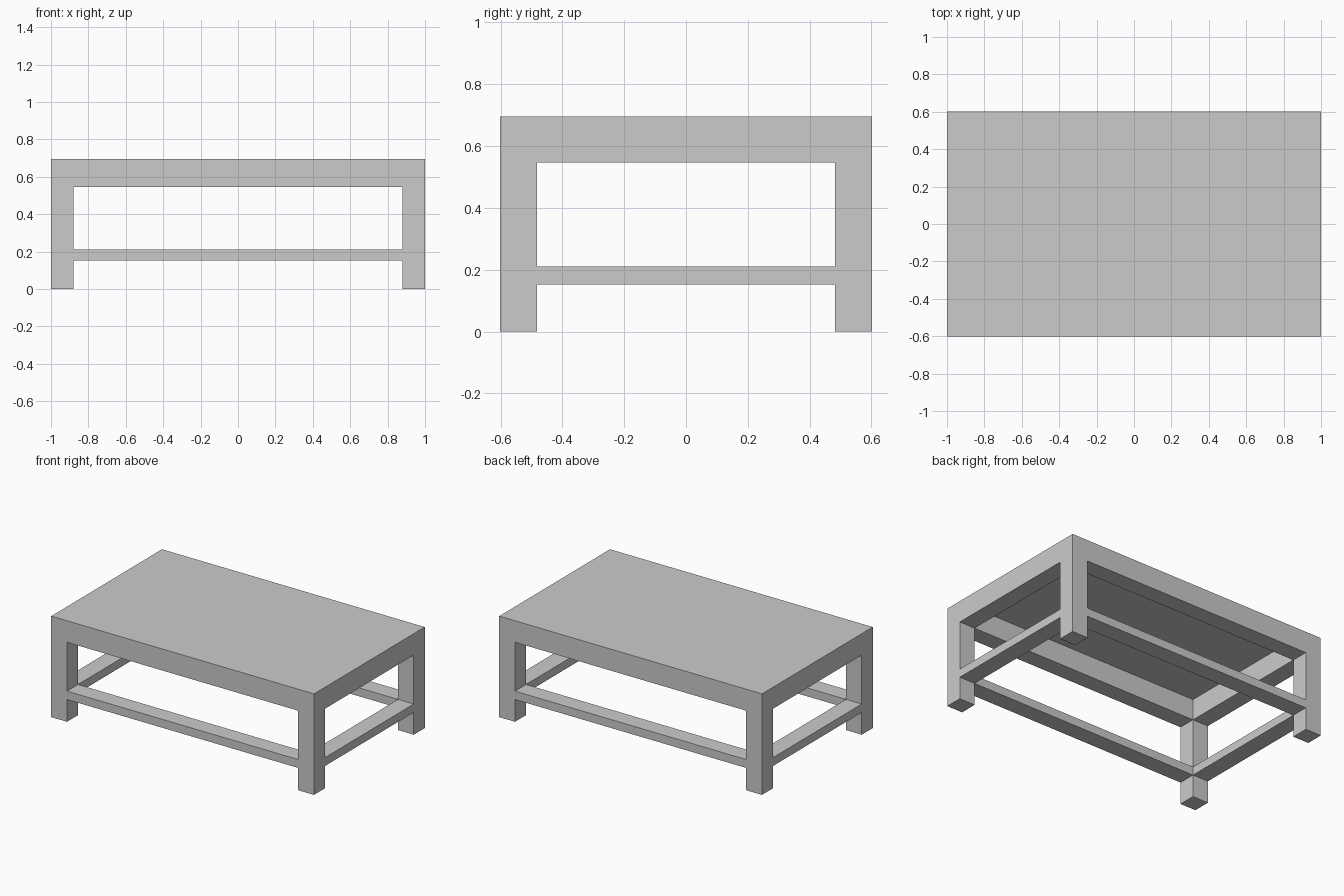
import bpy
import bmesh

if "Cube" in bpy.data.objects:
    bpy.data.objects.remove(bpy.data.objects["Cube"])

# Grid lines of the table: legs sit in the corner cells, rails between them
XS = [-1.0, -0.88, 0.88, 1.0]
YS = [-0.602, -0.482, 0.482, 0.602]
ZS = [0.0, 0.153, 0.211, 0.547, 0.691, 0.695]
LEG_ONLY = (0, 2)      # layers with only legs
RAILS = (1, 3)         # stretcher and apron layers


def solid(i, j, k):
    if not (0 <= i < 3 and 0 <= j < 3 and 0 <= k < 5):
        return False
    if k in LEG_ONLY:
        return i != 1 and j != 1
    if k in RAILS:
        return not (i == 1 and j == 1)
    return True        # thin table top


# One seamless frame: add only the outside faces of the filled cells
bm = bmesh.new()
axes = (XS, YS, ZS)
for i in range(3):
    for j in range(3):
        for k in range(5):
            if not solid(i, j, k):
                continue
            for a in range(3):
                for side in (0, 1):
                    n = [i, j, k]
                    n[a] += 1 if side else -1
                    if solid(*n):
                        continue
                    b, c = (a + 1) % 3, (a + 2) % 3
                    quad = []
                    for u, v in ((0, 0), (1, 0), (1, 1), (0, 1)):
                        p = [i, j, k]
                        p[a] += side
                        p[b] += u
                        p[c] += v
                        quad.append(bm.verts.new([axes[m][p[m]] for m in range(3)]))
                    bm.faces.new(quad if side else quad[::-1])
bmesh.ops.remove_doubles(bm, verts=bm.verts, dist=0.0005)
bmesh.ops.recalc_face_normals(bm, faces=bm.faces)

mesh = bpy.data.meshes.new("coffee_table")
bm.to_mesh(mesh)
bm.free()
table = bpy.data.objects.new("coffee_table", mesh)
bpy.context.collection.objects.link(table)
